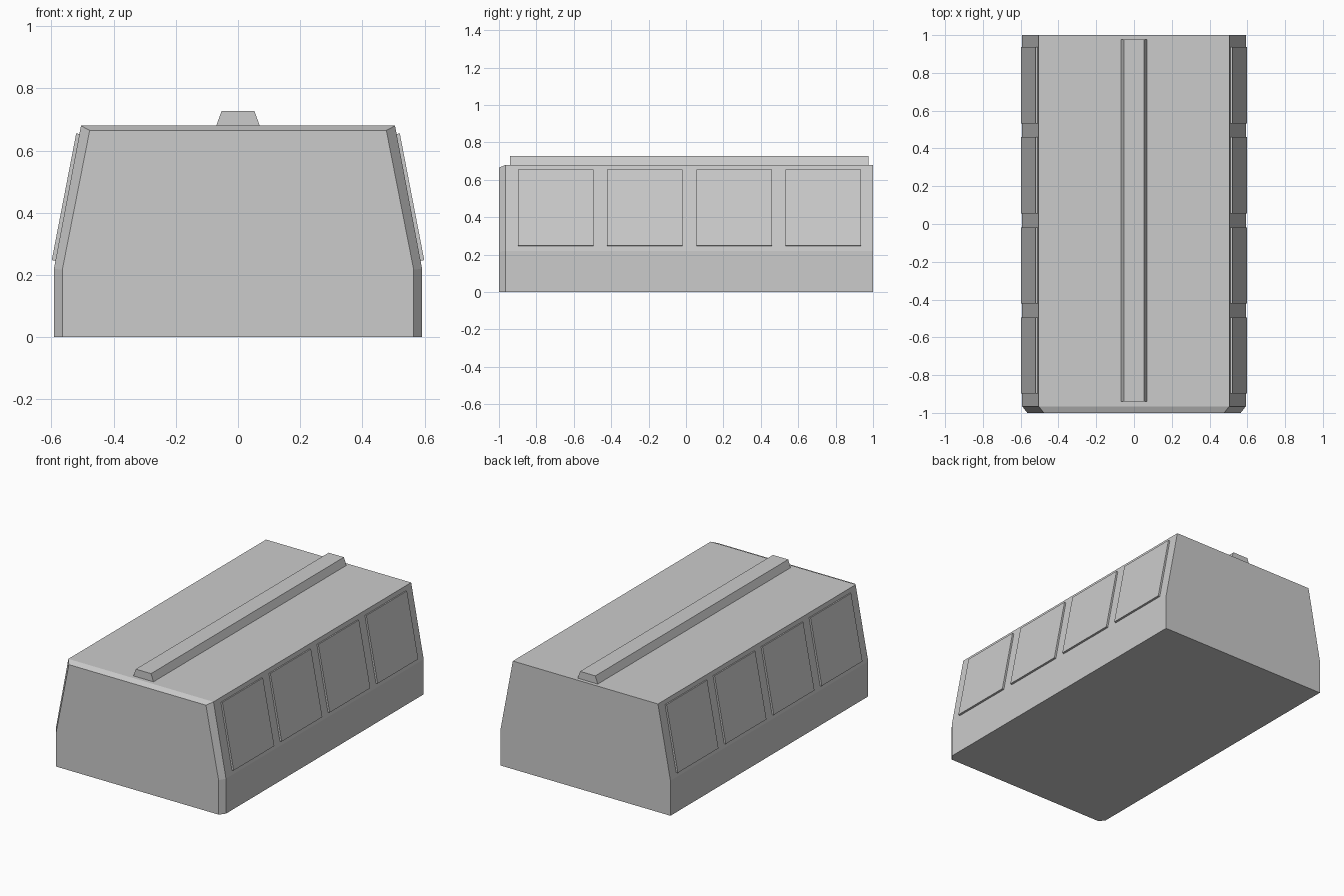
import bpy, bmesh
from mathutils import Vector

if "Cube" in bpy.data.objects:
    bpy.data.objects.remove(bpy.data.objects["Cube"])

grey = bpy.data.materials.new("plain grey")
grey.diffuse_color = (0.6, 0.6, 0.6, 1)
grey.use_nodes = True
grey.node_tree.nodes["Principled BSDF"].inputs["Base Color"].default_value = grey.diffuse_color


def loft(name, sections):
    """Skin a closed solid through (y, [(x, z), ...]) cross-sections."""
    bm = bmesh.new()
    rings = [[bm.verts.new((x, y, z)) for x, z in pts] for y, pts in sections]
    n = len(rings[0])
    for a, b in zip(rings, rings[1:]):
        for i in range(n):
            j = (i + 1) % n
            bm.faces.new((a[i], a[j], b[j], b[i]))
    bm.faces.new(rings[0])
    bm.faces.new(rings[-1])
    bmesh.ops.recalc_face_normals(bm, faces=bm.faces)
    mesh = bpy.data.meshes.new(name)
    bm.to_mesh(mesh)
    bm.free()
    mesh.materials.append(grey)
    obj = bpy.data.objects.new(name, mesh)
    bpy.context.collection.objects.link(obj)
    return obj


def mirrored(half):
    """Complete a right-hand half profile to a symmetric closed profile."""
    return half + [(-x, z) for x, z in reversed(half)]


# Main body: tapered hull with chamfered front edges
hull = mirrored([(0.592, 0), (0.592, 0.22), (0.505, 0.68)])
nose = mirrored([(0.565, 0), (0.565, 0.217), (0.477, 0.665)])
loft("body", [(-1, nose), (-0.965, hull), (1, hull)])

# Long raised rail on the roof
rail = mirrored([(0.07, 0.67), (0.07, 0.68), (0.053, 0.727)])
loft("roof_rail", [(-0.94, rail), (0.977, rail)])

# Four thin raised panels on each sloping side
slope = Vector((0.505 - 0.592, 0.68 - 0.22)).normalized()
out = Vector((slope.y, -slope.x))
low = Vector((0.592, 0.22)) + slope * 0.026
high = Vector((0.592, 0.22)) + slope * 0.441
panel = [low - out * 0.004, low + out * 0.012,
         high + out * 0.0105, high - out * 0.004]
for side, label in ((1, "right"), (-1, "left")):
    for k in range(4):
        y = 0.019 + (k - 1.5) * 0.477
        pts = [(side * p.x, p.y) for p in panel]
        loft(f"{label}_side_panel_{k + 1}", [(y - 0.202, pts), (y + 0.202, pts)])
